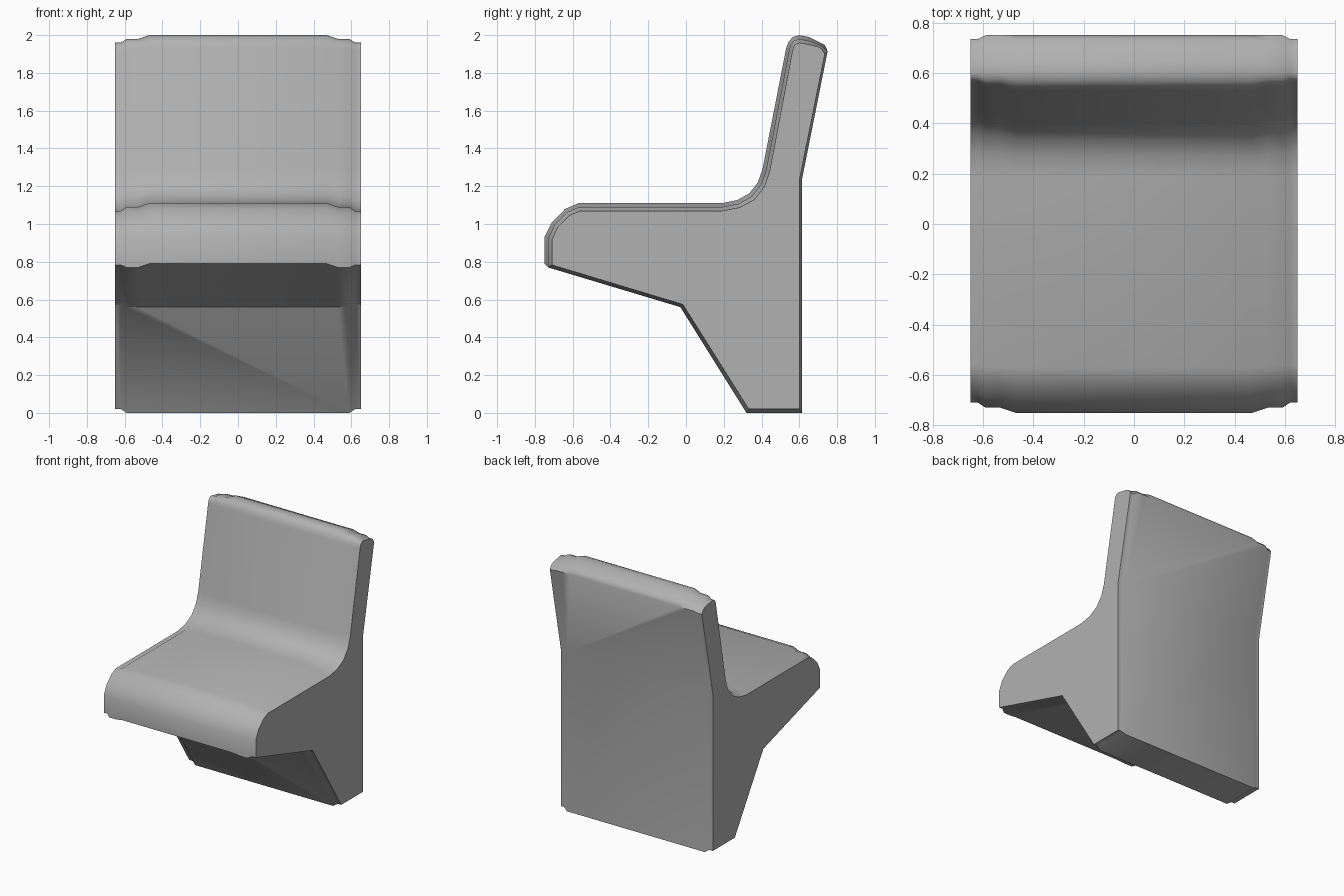
import bpy, bmesh, math

if "Cube" in bpy.data.objects:
    bpy.data.objects.remove(bpy.data.objects["Cube"])

# Side profile points: outer (y, z), inner (y, z) at the end panels.
# Cushion points step in twice, frame points once.
CUSHION = [
    ((.735, 1.948), (.718, 1.928)), ((.69, 1.970), (.695, 1.940)),
    ((.65, 1.990), (.65, 1.950)), ((.60, 2.0), (.60, 1.960)),
    ((.565, 1.989), (.58, 1.952)), ((.543, 1.966), (.569, 1.938)),
    ((.530, 1.930), (.563, 1.915)),
    ((.405, 1.29), (.443, 1.28)), ((.380, 1.22), (.415, 1.198)),
    ((.335, 1.162), (.362, 1.130)), ((.27, 1.126), (.285, 1.088)),
    ((.19, 1.11), (.19, 1.07)), ((-.57, 1.11), (-.56, 1.07)),
    ((-.64, 1.08), (-.615, 1.048)), ((-.71, 1.01), (-.677, .988)),
    ((-.75, .93), (-.71, .92)),
]
NOSE = ((-.75, .79), (-.73, .77), (-.71, .783))
FRAME = [
    ((-.03, .56), (-.017, .574)), ((.32, 0), (.332, .02)),
    ((.613, 0), (.601, .02)), ((.613, 1.23), (.601, 1.235)),
    ((.75, 1.915), (.735, 1.90)),
]


def lerp(a, b, t):
    return tuple(p + (q - p) * t for p, q in zip(a, b))


def section(level):
    """Closed profile: level 0 = full, 1 = cushion step, 2 = end panel."""
    pts = [lerp(o, i, level / 2) for o, i in CUSHION]
    pts.append(NOSE[level])
    pts += [i if level == 2 else o for o, i in FRAME]
    return pts


# Loft the stepped sections across the width
half = [(.47, 0), (.53, 1), (.59, 1), (.62, 2), (.65, 2)]
stations = [(-x, lv) for x, lv in reversed(half)] + half
bm = bmesh.new()
rings = [[bm.verts.new((x, y, z)) for y, z in section(lv)] for x, lv in stations]
for a, b in zip(rings, rings[1:]):
    for i in range(len(a)):
        j = (i + 1) % len(a)
        bm.faces.new((a[i], a[j], b[j], b[i]))

# End panels
bm.faces.new(rings[0])
bm.faces.new(rings[-1])

# Frame panels run unbroken between the end steps
first = len(CUSHION) + 1
cross = [bm.edges.get((r[i], r[i + 1])) for r in rings[3:7]
         for i in range(first, first + len(FRAME) - 1)]
bmesh.ops.dissolve_edges(bm, edges=cross, use_verts=True)
bmesh.ops.recalc_face_normals(bm, faces=bm.faces)

mesh = bpy.data.meshes.new("seat_shell")
bm.to_mesh(mesh)
bm.free()
seat = bpy.data.objects.new("seat_shell", mesh)
bpy.context.collection.objects.link(seat)

# Mid-grey upholstery
grey = bpy.data.materials.new("mid_grey")
grey.diffuse_color = (.44, .44, .44, 1)
grey.use_nodes = True
grey.node_tree.nodes["Principled BSDF"].inputs["Base Color"].default_value = grey.diffuse_color
mesh.materials.append(grey)

bpy.context.view_layer.objects.active = seat
seat.select_set(True)
bpy.ops.object.shade_smooth_by_angle(angle=math.radians(36))
